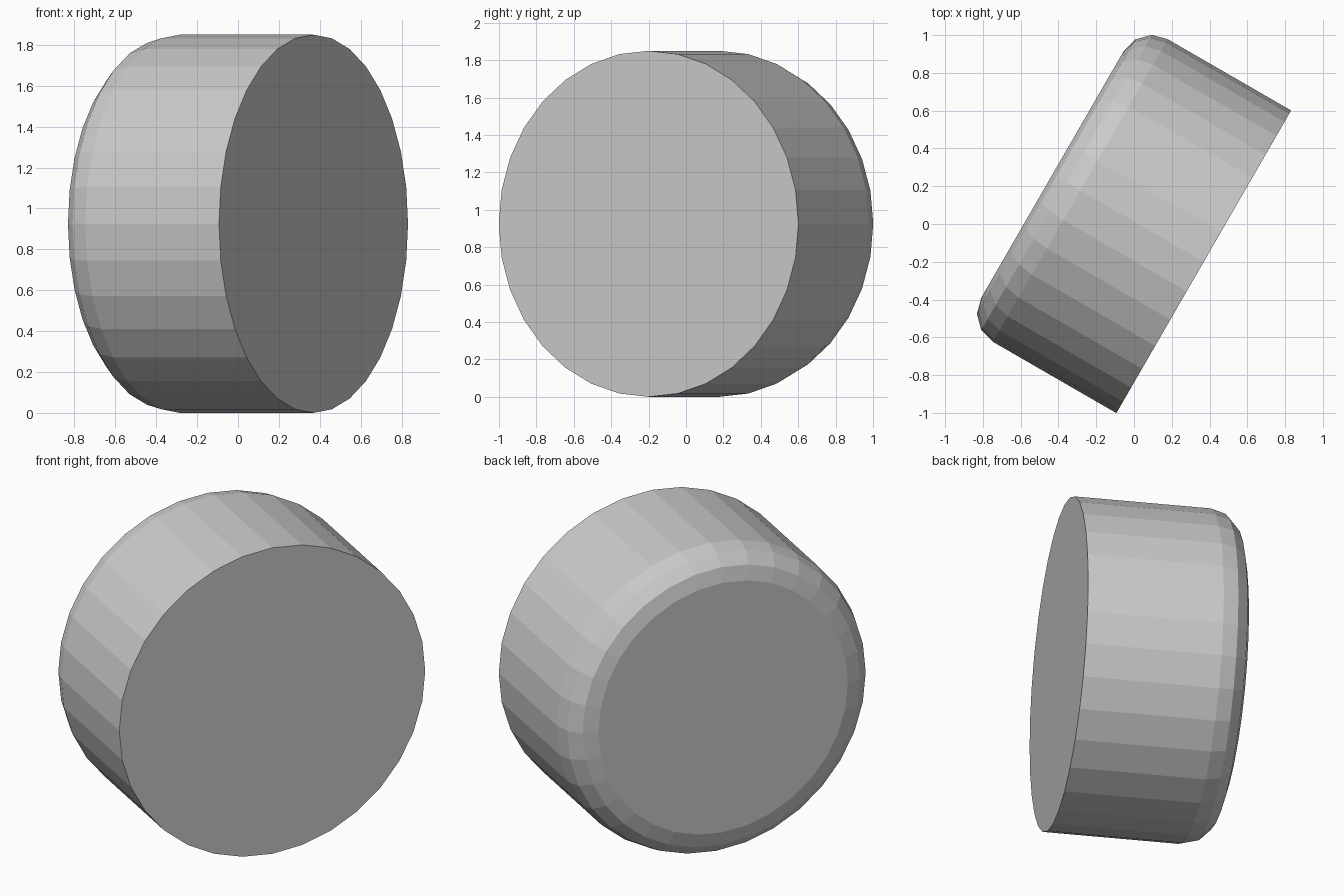
import bpy
import bmesh
from math import radians
from mathutils import Matrix, Vector

if "Cube" in bpy.data.objects:
    bpy.data.objects.remove(bpy.data.objects["Cube"])

RADIUS = 0.925
DEPTH = 0.925

bm = bmesh.new()

# Solid 32-sided drum
bmesh.ops.create_cone(bm, cap_ends=True, cap_tris=False, segments=32,
                      radius1=RADIUS, radius2=RADIUS, depth=DEPTH)

# Rounded rim on one end only
rim = [e for e in bm.edges if all(v.co.z < 0 for v in e.verts)]
bmesh.ops.bevel(bm, geom=rim, offset=0.17, offset_type='OFFSET',
                segments=3, profile=0.5, affect='EDGES')

# Lay the drum on its side, sharp end turned to the front right
turn = Matrix.Rotation(radians(-30), 4, 'Z') @ Matrix.Rotation(radians(90), 4, 'Y')
bm.transform(turn)

# Centre the drum on the ground
for i in range(3):
    lo = min(v.co[i] for v in bm.verts)
    hi = max(v.co[i] for v in bm.verts)
    offset = Vector((0, 0, 0))
    offset[i] = -lo if i == 2 else -(lo + hi) / 2
    bmesh.ops.translate(bm, verts=bm.verts, vec=offset)

bmesh.ops.recalc_face_normals(bm, faces=bm.faces)
mesh = bpy.data.meshes.new("drum")
bm.to_mesh(mesh)
bm.free()
drum = bpy.data.objects.new("drum", mesh)
bpy.context.collection.objects.link(drum)
